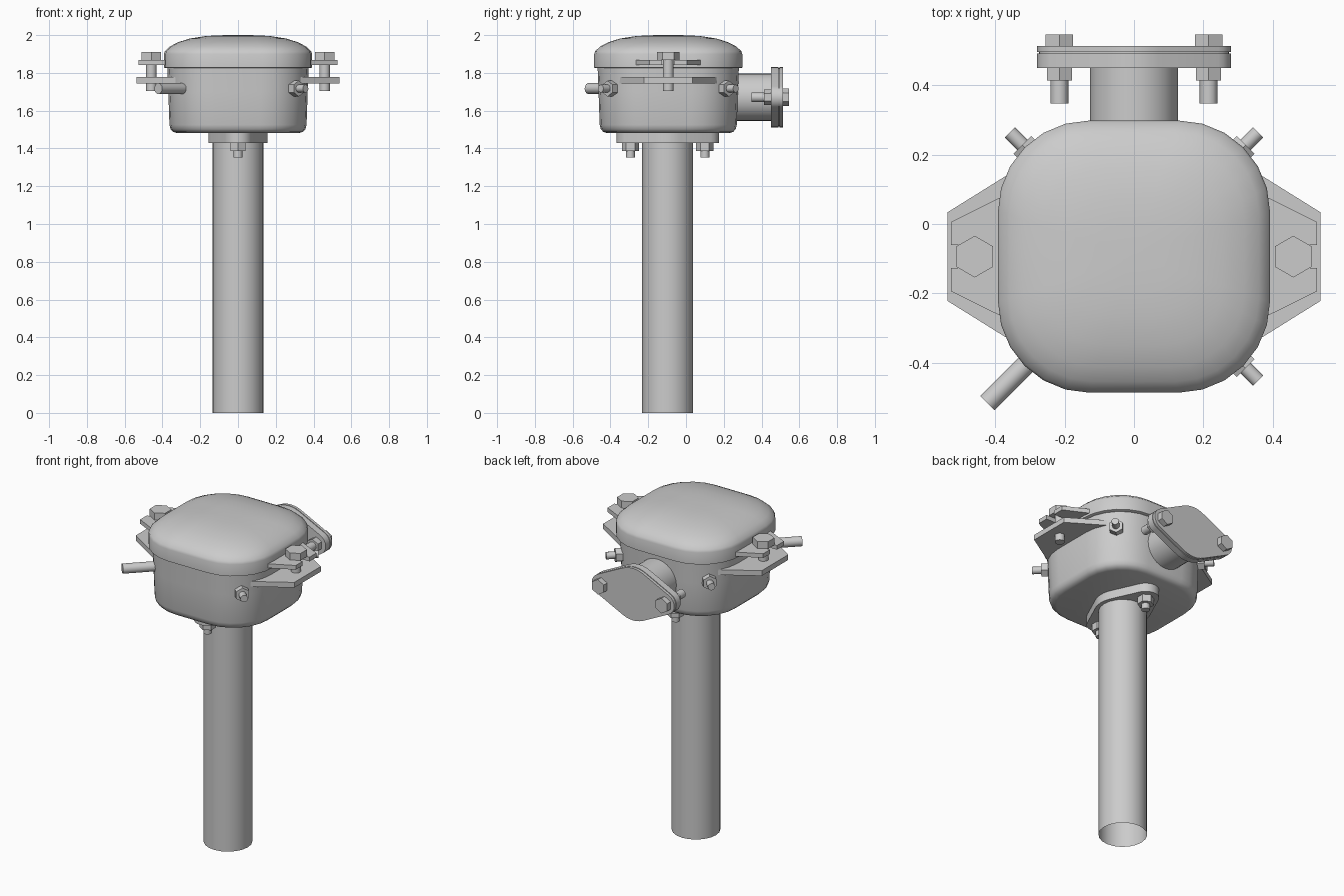
import bpy, bmesh, math
from mathutils import Matrix, Vector

if "Cube" in bpy.data.objects:
    bpy.data.objects.remove(bpy.data.objects["Cube"])

CY = -0.094          # centre of the housing in y
PIPE_Z = 1.671       # axis height of the side outlet


def finish(bm, name, matrix=Matrix()):
    bmesh.ops.recalc_face_normals(bm, faces=bm.faces[:])
    mesh = bpy.data.meshes.new(name)
    bm.to_mesh(mesh)
    bm.free()
    mesh.transform(matrix)
    ob = bpy.data.objects.new(name, mesh)
    bpy.context.collection.objects.link(ob)
    bpy.ops.object.select_all(action='DESELECT')
    ob.select_set(True)
    bpy.context.view_layer.objects.active = ob
    bpy.ops.object.shade_smooth_by_angle(angle=math.radians(35))
    return ob


def loft(name, rings, matrix=Matrix(), cap_start=True, cap_end=True):
    bm = bmesh.new()
    loops = [[bm.verts.new(p) for p in r] for r in rings]
    for a, b in zip(loops, loops[1:]):
        for i in range(len(a)):
            j = (i + 1) % len(a)
            bm.faces.new((a[i], a[j], b[j], b[i]))
    if cap_start:
        bm.faces.new(loops[0])
    if cap_end:
        bm.faces.new(loops[-1])
    return finish(bm, name, matrix)


def prism(name, outline, z0, z1, matrix=Matrix()):
    return loft(name, [[(x, y, z) for x, y in outline] for z in (z0, z1)], matrix)


def circle(r, n, cx=0.0, turn=0.0):
    return [(cx + r * math.cos(turn + 2 * math.pi * i / n),
             r * math.sin(turn + 2 * math.pi * i / n)) for i in range(n)]


def rounded_square(half, r, seg=6):
    pts = []
    for k in range(4):
        a0 = k * math.pi / 2
        cx = (half - r) * (1 if k in (0, 3) else -1)
        cy = (half - r) * (1 if k < 2 else -1)
        for i in range(seg + 1):
            a = a0 + math.pi / 2 * i / seg
            pts.append((cx + r * math.cos(a), cy + r * math.sin(a)))
    return pts


def shell(name, profile):
    # rounded-square sections given as (z, half width)
    rings = [[(x, y, z) for x, y in rounded_square(h, h * 0.67)] for z, h in profile]
    return loft(name, rings, Matrix.Translation((0, CY, 0)))


def oval_flange(mid_r, end_r, end_x):
    # outline of a two-bolt flange: big middle circle tangent to two small ends
    a = math.acos((mid_r - end_r) / end_x)
    pts = []

    def arc(cx, r, a0, a1, n):
        for i in range(n + 1):
            t = a0 + (a1 - a0) * i / n
            pts.append((cx + r * math.cos(t), r * math.sin(t)))
    arc(end_x, end_r, -a, a, 8)
    arc(0, mid_r, a, math.pi - a, 6)
    arc(-end_x, end_r, math.pi - a, math.pi + a, 8)
    arc(0, mid_r, math.pi + a, 2 * math.pi - a, 6)
    return pts


def along(direction, origin):
    q = Vector(direction).to_track_quat('Z', 'Y')
    return Matrix.Translation(origin) @ q.to_matrix().to_4x4()


# housing body and domed lid
shell("housing_body", [(1.482, 0.325), (1.488, 0.344), (1.502, 0.357), (1.525, 0.363),
                       (1.70, 0.369), (1.83, 0.374)])
shell("lid", [(1.825, 0.386), (1.828, 0.392), (1.90, 0.392), (1.915, 0.387), (1.94, 0.36),
              (1.962, 0.318), (1.982, 0.255), (1.995, 0.17), (1.999, 0.10), (2.0, 0.03)])

# open post
loft("post", [[(x, y + CY - 0.003, z) for x, y in circle(0.135, 20)] for z in (0, 1.44)],
     cap_start=False)

# flange under the housing with its studs and nuts
turn = Matrix.Translation((0, CY - 0.003, 0)) @ Matrix.Rotation(math.pi / 2, 4, 'Z')
prism("post_flange", oval_flange(0.157, 0.075, 0.197), 1.43, 1.49, turn)
for s in (-1, 1):
    m = Matrix.Translation((0, CY - 0.003 + s * 0.197, 0))
    prism("post_flange_nut", circle(0.046, 6, turn=math.pi / 6), 1.387, 1.431, m)
    prism("post_flange_stud", circle(0.024, 12), 1.353, 1.44, m)

# rear outlet pipe and bolted cover (local z points to +y)
back = Matrix.Translation((0, 0, PIPE_Z)) @ Matrix.Rotation(-math.pi / 2, 4, 'X')
prism("outlet_pipe", circle(0.127, 24), 0.2, 0.46, back)
prism("outlet_flange", oval_flange(0.159, 0.064, 0.215), 0.45, 0.491, back)
prism("outlet_gasket", oval_flange(0.154, 0.059, 0.215), 0.49, 0.497, back)
prism("outlet_cover", oval_flange(0.159, 0.064, 0.215), 0.496, 0.513, back)
for s in (-1, 1):
    m = back @ Matrix.Translation((s * 0.215, 0, 0))
    prism("outlet_bolt_head", circle(0.046, 6, turn=math.pi / 6), 0.512, 0.546, m)
    prism("outlet_nut", circle(0.042, 6, turn=math.pi / 6), 0.413, 0.451, m)
    prism("outlet_bolt_shaft", circle(0.026, 12), 0.347, 0.514, m)

# side ears: plain lower plate, slotted upper plate, clamping bolt
lower = [(0.33, -0.257), (0.537, -0.128), (0.537, 0.128), (0.33, 0.257)]
half_upper = [(0.36, -0.183), (0.527, -0.10), (0.527, -0.033), (0.43, -0.033)]
upper = half_upper + [(x, -y) for x, y in reversed(half_upper)]
for label, rot in (("right", 0), ("left", math.pi)):
    m = Matrix.Translation((0, CY, 0)) @ Matrix.Rotation(rot, 4, 'Z')
    prism(label + "_lower_ear", lower, 1.745, 1.777, m)
    prism(label + "_upper_ear", upper, 1.841, 1.867, m)
    prism(label + "_clamp_bolt_head", circle(0.06, 6, 0.459, math.pi / 6), 1.867, 1.91, m)
    prism(label + "_clamp_bolt_shaft", circle(0.028, 14, 0.459), 1.703, 1.87, m)

# corner studs with nuts, and one longer pin at the front left
for sx, sy in ((1, 1), (-1, 1), (1, -1), (-1, -1)):
    m = along((sx, sy, 0), (0, CY, 1.717))
    if (sx, sy) == (-1, -1):
        prism("corner_pin", circle(0.029, 14), 0.35, 0.597, m)
    else:
        prism("corner_nut", circle(0.042, 6, turn=math.pi / 6), 0.38, 0.455, m)
        prism("corner_stud", circle(0.021, 12), 0.38, 0.506, m)
